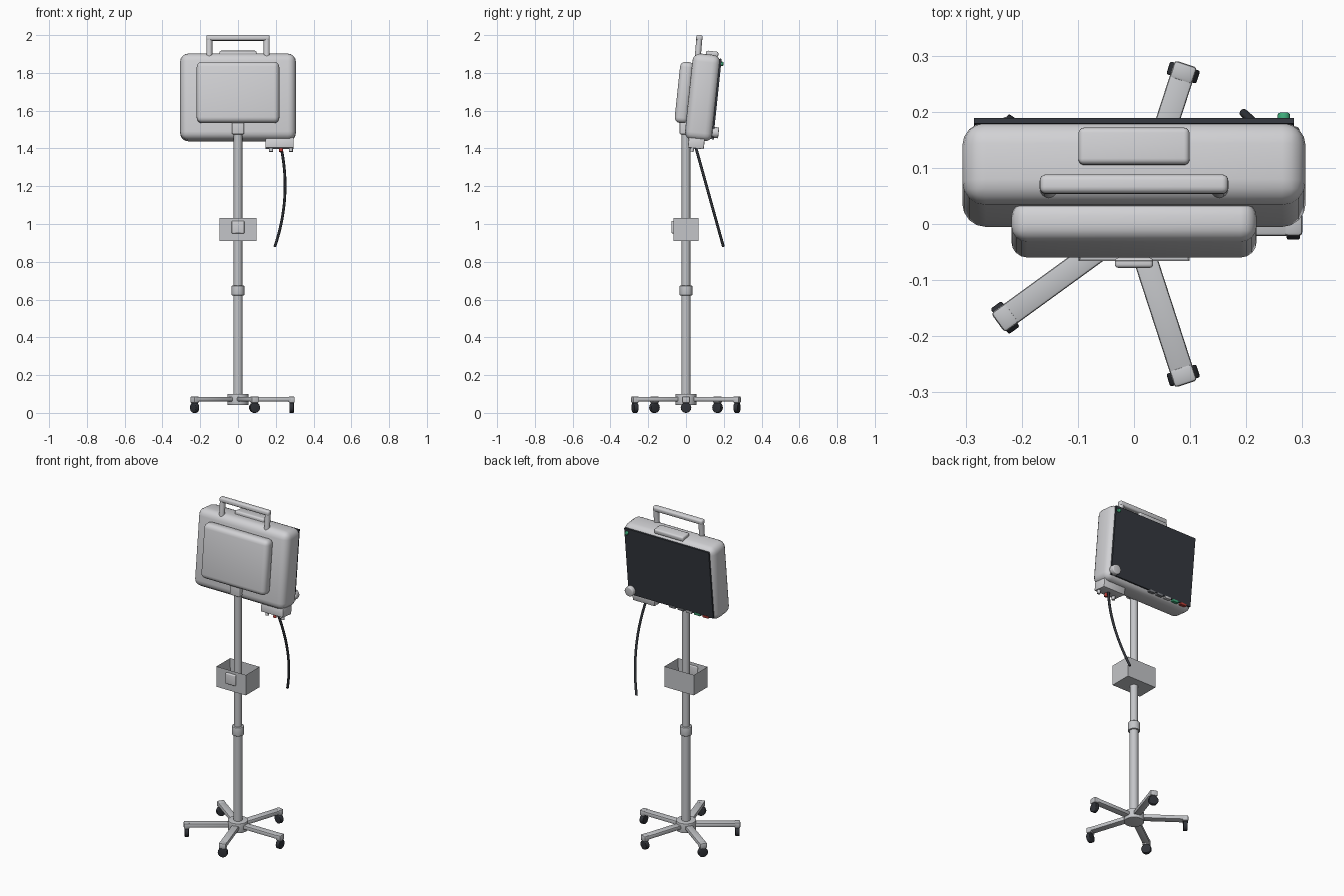
import bpy, bmesh, math
from mathutils import Matrix, Vector

if "Cube" in bpy.data.objects:
    bpy.data.objects.remove(bpy.data.objects["Cube"])


def material(name, rgb):
    m = bpy.data.materials.new(name)
    m.diffuse_color = (*rgb, 1)
    m.use_nodes = True
    m.node_tree.nodes["Principled BSDF"].inputs["Base Color"].default_value = m.diffuse_color
    return m


SHELL = material("light grey shell", (0.64, 0.64, 0.66))
METAL = material("grey metal", (0.55, 0.56, 0.58))
SCREEN = material("dark screen", (0.035, 0.04, 0.05))
RUBBER = material("black rubber", (0.03, 0.033, 0.04))
GREEN = material("green", (0.05, 0.42, 0.2))
RED = material("red", (0.5, 0.05, 0.04))
GREY = material("mid grey", (0.2, 0.21, 0.23))

# Tilted frame of the display unit
HEAD = Matrix.Translation((0, 0.088, 1.67)) @ Matrix.Rotation(math.radians(-6), 4, 'X')
WORLD = Matrix.Identity(4)


def finish(name, bm, mat, frame):
    bmesh.ops.recalc_face_normals(bm, faces=bm.faces)
    me = bpy.data.meshes.new(name)
    bm.to_mesh(me)
    bm.free()
    me.materials.append(mat)
    ob = bpy.data.objects.new(name, me)
    bpy.context.collection.objects.link(ob)
    ob.matrix_world = frame
    bpy.ops.object.select_all(action='DESELECT')
    ob.select_set(True)
    bpy.context.view_layer.objects.active = ob
    bpy.ops.object.shade_smooth_by_angle(angle=math.radians(35))
    return ob


def box(name, center, size, mat, bevel=0.0, frame=WORLD, segments=4):
    bm = bmesh.new()
    bmesh.ops.create_cube(bm, size=1)
    bmesh.ops.scale(bm, vec=size, verts=bm.verts)
    if bevel:
        bmesh.ops.bevel(bm, geom=bm.edges[:], offset=bevel, segments=segments,
                        profile=0.5, affect='EDGES')
    bmesh.ops.translate(bm, vec=center, verts=bm.verts)
    return finish(name, bm, mat, frame)


def rod(name, a, b, radius, mat, frame=WORLD, sides=24, bevel=0.0):
    a, b = Vector(a), Vector(b)
    bm = bmesh.new()
    bmesh.ops.create_cone(bm, cap_ends=True, segments=sides, radius1=radius,
                          radius2=radius, depth=(b - a).length)
    if bevel:
        rims = [e for e in bm.edges if abs(e.verts[0].co.z - e.verts[1].co.z) < 1e-5]
        bmesh.ops.bevel(bm, geom=rims, offset=bevel, segments=3, profile=0.5, affect='EDGES')
    turn = Vector((0, 0, 1)).rotation_difference(b - a).to_matrix().to_4x4()
    bmesh.ops.transform(bm, matrix=Matrix.Translation((a + b) / 2) @ turn, verts=bm.verts)
    return finish(name, bm, mat, frame)


# Display unit: housing, rear pod, screen
box("display_housing", (0, 0, 0), (0.612, 0.148, 0.46), SHELL, 0.042, HEAD)
box("rear_pod", (0, -0.1, 0.016), (0.437, 0.072, 0.325), SHELL, 0.028, HEAD)
box("screen", (0, 0.074, 0.004), (0.57, 0.01, 0.42), SCREEN, 0, HEAD)

# Carry handle and top block
box("handle_bar", (0, -0.05, 0.312), (0.336, 0.034, 0.03), SHELL, 0.011, HEAD)
for s in (-1, 1):
    rod("handle_post", (s * 0.152, -0.048, 0.21), (s * 0.152, -0.05, 0.312), 0.016, SHELL, HEAD)
box("top_block", (0, 0.026, 0.234), (0.198, 0.066, 0.03), SHELL, 0.01, HEAD)

# Status light, knob and the row of keys under the screen
rod("status_light", (0.267, 0.07, 0.188), (0.267, 0.091, 0.188), 0.011, GREEN, HEAD, 16, 0.004)
rod("knob", (0.266, 0.07, -0.178), (0.266, 0.104, -0.178), 0.029, SHELL, HEAD, 24, 0.005)
for i, mat in enumerate((GREY, GREY, SHELL, GREEN, RED)):
    box("key", (-0.01 - i * 0.056, 0.068, -0.208), (0.042, 0.03, 0.014), mat, 0.003, HEAD, 2)

# Connector module with three sockets
box("connector_module", (0.22, -0.008, -0.245), (0.15, 0.085, 0.055), SHELL, 0.005, HEAD, 2)
for x, mat in ((0.175, SHELL), (0.228, RED), (0.28, SHELL)):
    rod("socket", (x, -0.026, -0.26), (x, -0.028, -0.292), 0.01, mat, HEAD, 16)

# Hanging cable
curve = bpy.data.curves.new("cable", 'CURVE')
curve.dimensions = '3D'
curve.bevel_depth = 0.0075
curve.bevel_resolution = 2
curve.use_fill_caps = True
spline = curve.splines.new('POLY')
path = []
for i in range(17):
    t = i / 16
    z = 1.405 - 0.525 * t
    x = 0.228 - 0.033 * t + 0.036 * 4 * t * (1 - t)
    path.append((x, 0.052 + 0.146 * t, z, 1))
spline.points.add(len(path) - 1)
for p, co in zip(spline.points, path):
    p.co = co
spline.use_smooth = True
curve.materials.append(RUBBER)
bpy.context.collection.objects.link(bpy.data.objects.new("cable", curve))

# Pole, height collar and head bracket
rod("lower_pole", (0, 0, 0.05), (0, 0, 0.65), 0.0245, METAL)
rod("upper_pole", (0, 0, 0.64), (0, 0, 1.5), 0.0225, METAL)
rod("height_collar", (0, 0, 0.622), (0, 0, 0.674), 0.034, METAL, bevel=0.003)
box("head_bracket", (0, -0.004, 1.51), (0.064, 0.06, 0.07), SHELL, 0.006)

# Open basket: floor and four walls
bm = bmesh.new()
bmesh.ops.create_cube(bm, size=1)
bmesh.ops.scale(bm, vec=(0.198, 0.132, 0.124), verts=bm.verts)
bmesh.ops.translate(bm, vec=(0, 0, 0.971), verts=bm.verts)
top = max(bm.faces, key=lambda f: f.calc_center_median().z)
bmesh.ops.inset_individual(bm, faces=[top], thickness=0.005)
bmesh.ops.translate(bm, vec=(0, 0, -0.118), verts=top.verts)
finish("basket", bm, METAL, WORLD)
box("basket_clamp", (0, -0.069, 0.983), (0.068, 0.018, 0.066), SHELL, 0.006)

# Base: hub and five legs with casters
rod("hub", (0, 0, 0.042), (0, 0, 0.1), 0.056, METAL, sides=32, bevel=0.003)
for i in range(5):
    turn = Matrix.Rotation(math.radians(72 * i), 4, 'Z')
    box("leg", (0.16, 0, 0.073), (0.25, 0.042, 0.024), METAL, 0.005, turn, 2)
    box("leg_tip", (0.284, 0, 0.07), (0.032, 0.042, 0.034), METAL, 0.006, turn, 2)
    rod("caster_stem", (0.284, 0, 0.03), (0.284, 0, 0.06), 0.009, METAL, turn, 12)
    rod("caster_wheel", (0.272, 0, 0.028), (0.296, 0, 0.028), 0.028, RUBBER, turn, 24, 0.004)
